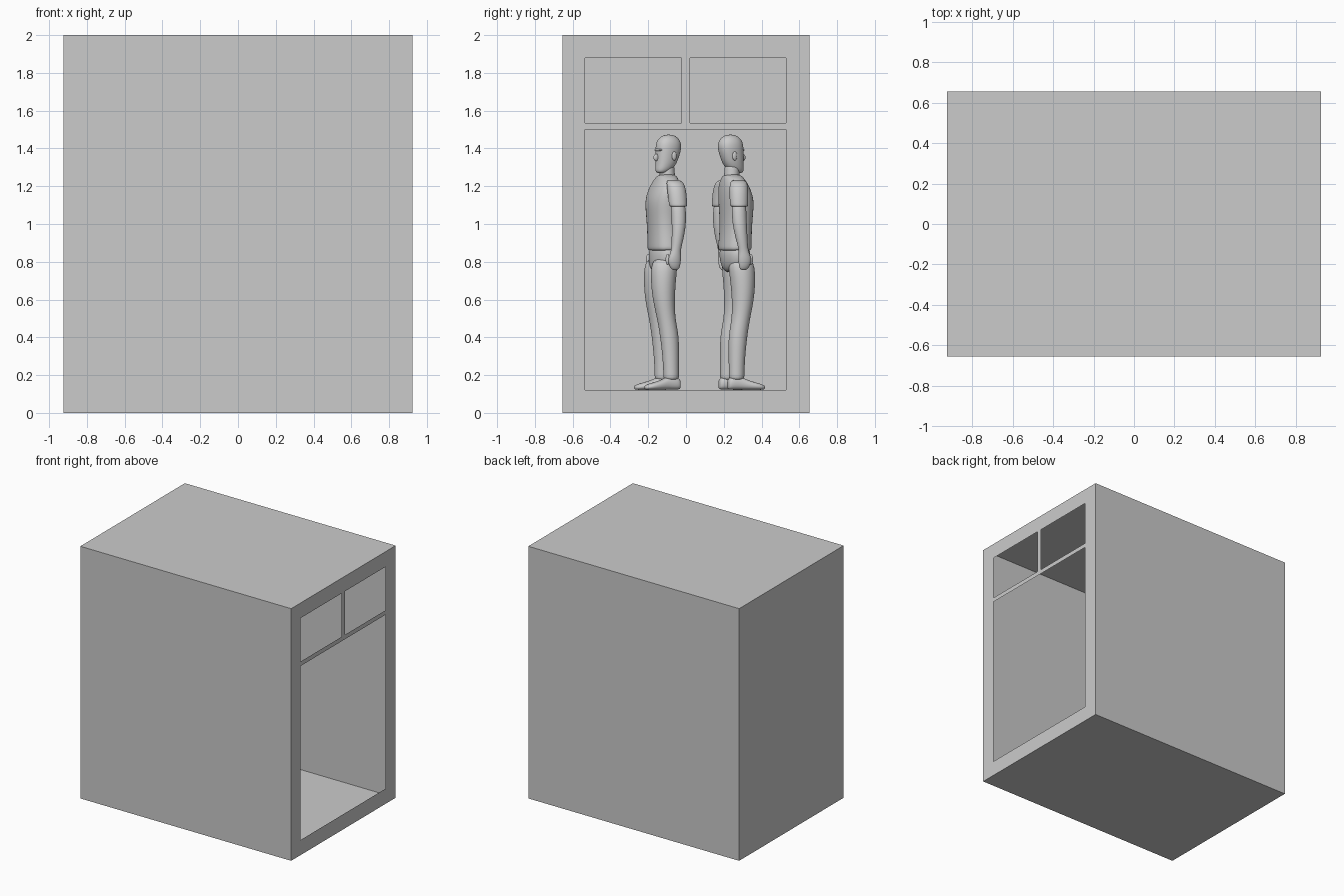
import bpy, bmesh, math
from mathutils import Matrix, Vector

if "Cube" in bpy.data.objects:
    bpy.data.objects.remove(bpy.data.objects["Cube"])

SEG = 14


def add_mesh(name, bm):
    bmesh.ops.recalc_face_normals(bm, faces=bm.faces)
    mesh = bpy.data.meshes.new(name)
    bm.to_mesh(mesh)
    bm.free()
    return mesh


def place(name, mesh, matrix=Matrix()):
    ob = bpy.data.objects.new(name, mesh)
    bpy.context.collection.objects.link(ob)
    ob.matrix_world = matrix
    return ob


def loft(name, rings, along_y=False, power=1.0):
    """Skin rings of (x, y, z, radius_a, radius_b); the rings lie flat or face along y."""
    bm = bmesh.new()
    loops = []
    for x, y, z, a, b in rings:
        loop = []
        for i in range(SEG):
            t = 2 * math.pi * i / SEG
            u = a * math.copysign(abs(math.cos(t)) ** power, math.cos(t))
            v = b * math.copysign(abs(math.sin(t)) ** power, math.sin(t))
            loop.append(bm.verts.new((x + u, y, z + v) if along_y else (x + u, y + v, z)))
        loops.append(loop)
    for lo, hi in zip(loops, loops[1:]):
        for i in range(SEG):
            j = (i + 1) % SEG
            bm.faces.new((lo[i], lo[j], hi[j], hi[i]))
    bm.faces.new(loops[0])
    bm.faces.new(loops[-1])
    for f in bm.faces:
        f.smooth = True
    return add_mesh(name, bm)


def ball(name, centre, radii):
    bm = bmesh.new()
    bmesh.ops.create_uvsphere(bm, u_segments=12, v_segments=8, radius=1,
                              matrix=Matrix.Translation(centre) @ Matrix.Diagonal((*radii, 1)))
    for f in bm.faces:
        f.smooth = True
    return add_mesh(name, bm)


# Cabinet shell: thin box, open on the right
bm = bmesh.new()
bmesh.ops.create_cube(bm, size=1, matrix=Matrix.Translation((0, 0, 1)) @ Matrix.Diagonal((1.85, 1.31, 2, 1)))
bmesh.ops.delete(bm, geom=[f for f in bm.faces if f.normal.x > 0.9], context='FACES_ONLY')
place("cabinet_shell", add_mesh("cabinet_shell", bm))

# Right panel: frame with one tall opening and two upper openings
ys = [-0.655, -0.535, -0.025, 0.02, 0.53, 0.655]
zs = [0, 0.12, 1.5, 1.535, 1.88, 2]
openings = {(1, 1), (2, 1), (3, 1), (1, 3), (3, 3)}
bm = bmesh.new()
grid = [[bm.verts.new((0.925, y, z)) for z in zs] for y in ys]
for i in range(5):
    for j in range(5):
        if (i, j) not in openings:
            bm.faces.new((grid[i][j], grid[i + 1][j], grid[i + 1][j + 1], grid[i][j + 1]))
place("right_frame_panel", add_mesh("right_frame_panel", bm))

# Figure parts, facing -y around the local origin
parts = {
    "shirt": loft("shirt", [(0, 0, .855, .135, .082), (0, 0, .87, .138, .085), (0, -.005, .96, .13, .08),
                            (0, -.008, 1.05, .136, .084), (0, -.008, 1.13, .152, .09),
                            (0, .005, 1.2, .155, .074), (0, .012, 1.24, .115, .056),
                            (0, .015, 1.265, .055, .045)], power=.85),
    "trouser_hips": loft("trouser_hips", [(0, -.005, .74, .06, .05), (0, -.005, .77, .115, .074),
                                          (0, 0, .83, .135, .082), (0, 0, .9, .125, .075)]),
    "neck": loft("neck", [(0, .02, 1.23, .05, .045), (0, .015, 1.27, .042, .04), (0, .015, 1.33, .042, .042)]),
}
# Legs, shoes, arms and sleeves on both sides
for side, s in (("left", 1), ("right", -1)):
    parts[side + "_trouser_leg"] = loft("leg", [
        (s * .065, -.012, .83, .065, .074), (s * .072, -.025, .72, .072, .07), (s * .078, -.025, .6, .062, .06),
        (s * .083, -.012, .5, .05, .049), (s * .085, .006, .41, .05, .052), (s * .088, .012, .3, .044, .045),
        (s * .09, .014, .2, .041, .042), (s * .09, .014, .17, .042, .043)])
    parts[side + "_shoe"] = loft("shoe", [
        (s * .09, .064, .148, .022, .022), (s * .09, .05, .158, .033, .036), (s * .09, .0, .16, .035, .038),
        (s * .094, -.04, .148, .04, .027), (s * .1, -.09, .141, .044, .02),
        (s * .104, -.125, .136, .032, .014), (s * .106, -.136, .134, .014, .008)], True, .8)
    parts[side + "_sleeve"] = loft("sleeve", [
        (s * .13, .015, 1.235, .03, .035), (s * .155, .02, 1.215, .045, .05), (s * .175, .024, 1.16, .046, .052),
        (s * .186, .026, 1.1, .044, .05), (s * .188, .026, 1.09, .043, .048)])
    parts[side + "_arm"] = loft("arm", [
        (s * .18, .026, 1.13, .036, .04), (s * .195, .028, 1.04, .036, .04), (s * .202, .025, .98, .035, .038),
        (s * .208, .016, .91, .028, .031), (s * .21, .008, .86, .021, .025), (s * .21, .002, .83, .021, .034),
        (s * .208, 0, .8, .02, .036), (s * .204, .003, .77, .015, .028), (s * .2, .006, .755, .008, .014)])
    parts[side + "_thumb"] = ball("thumb", (s * .2, -.035, .812), (.011, .012, .03))
# Head, nose and ears, turned slightly to the figure's left
head = {
    "head": loft("head", [(0, -.02, 1.268, .022, .022), (0, -.01, 1.282, .038, .043), (0, .005, 1.31, .048, .055),
                          (0, .014, 1.345, .054, .063), (0, .022, 1.39, .058, .071), (0, .024, 1.425, .058, .071),
                          (0, .024, 1.455, .046, .056), (0, .024, 1.474, .018, .022)], power=.9),
    "nose": ball("nose", (0, -.05, 1.352), (.011, .018, .02)),
    "brow": ball("brow", (0, -.036, 1.392), (.037, .016, .009)),
    "left_ear": ball("ear", (.055, .028, 1.36), (.009, .015, .024)),
    "right_ear": ball("ear", (-.055, .028, 1.36), (.009, .015, .024)),
}
pivot = Matrix.Translation((0, .02, 0))
for mesh in head.values():
    mesh.transform(pivot @ Matrix.Rotation(math.radians(14), 4, 'Z') @ pivot.inverted())
parts.update(head)

# Two identical figures standing back to back
for label, y, turn in (("front_figure", -0.115, 15), ("back_figure", 0.258, 195)):
    matrix = Matrix.Translation((0, y, 0)) @ Matrix.Rotation(math.radians(turn), 4, 'Z')
    for name, mesh in parts.items():
        ob = place(label + "_" + name, mesh, matrix)
        sub = ob.modifiers.new("smooth", 'SUBSURF')
        sub.levels = sub.render_levels = 2
